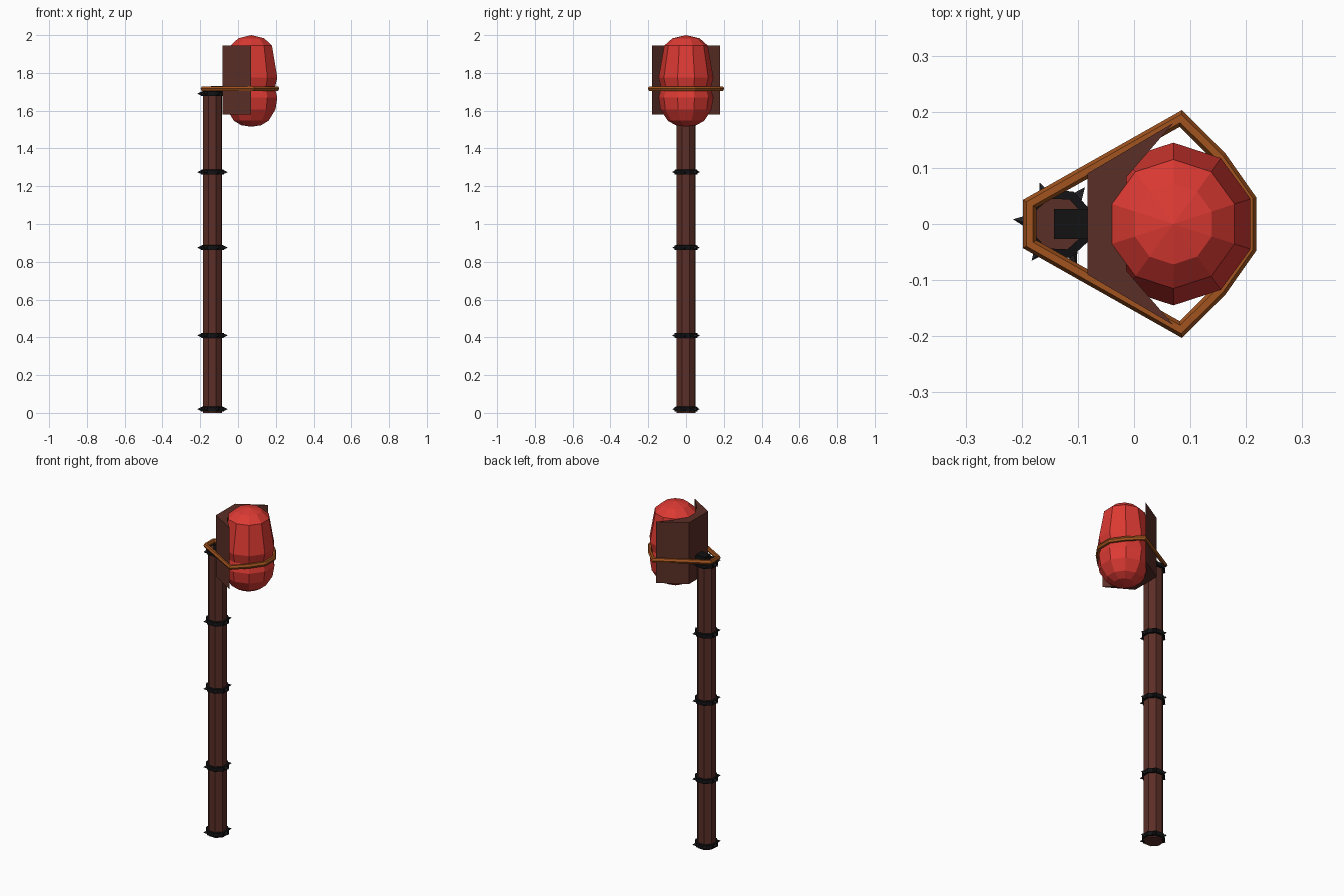
import bpy, bmesh, math
from mathutils import Vector, Matrix

if "Cube" in bpy.data.objects:
    bpy.data.objects.remove(bpy.data.objects["Cube"])

POLE_X = -0.135   # pole axis
HEAD_X = 0.07     # red head axis


def material(name, rgb):
    m = bpy.data.materials.new(name)
    m.diffuse_color = (*rgb, 1)
    m.use_nodes = True
    m.node_tree.nodes["Principled BSDF"].inputs["Base Color"].default_value = m.diffuse_color
    return m


WOOD = material("dark_wood", (0.105, 0.028, 0.020))
RED = material("red", (0.72, 0.042, 0.033))
ROPE = material("tan_rope", (0.36, 0.088, 0.013))
IRON = material("black_iron", (0.006, 0.006, 0.007))
SPIKE = material("dark_steel", (0.02, 0.02, 0.023))


def finish(name, bm, mat):
    bmesh.ops.recalc_face_normals(bm, faces=bm.faces)
    me = bpy.data.meshes.new(name)
    bm.to_mesh(me)
    bm.free()
    me.materials.append(mat)
    ob = bpy.data.objects.new(name, me)
    bpy.context.collection.objects.link(ob)
    return ob


def lathe(name, profile, sides, start, centre_x, mat, closed=False):
    """Revolve (radius, z) points; an end radius of 0 makes a pole."""
    bm = bmesh.new()
    rings = []
    for r, z in profile:
        if r == 0:
            rings.append([bm.verts.new((centre_x, 0, z))] * sides)
        else:
            rings.append([bm.verts.new((centre_x + r * math.cos(start + 2 * math.pi * i / sides),
                                        r * math.sin(start + 2 * math.pi * i / sides), z))
                          for i in range(sides)])
    pairs = list(zip(rings, rings[1:]))
    if closed:
        pairs.append((rings[-1], rings[0]))
    for a, b in pairs:
        for i in range(sides):
            j = (i + 1) % sides
            bm.faces.new(list(dict.fromkeys((a[i], a[j], b[j], b[i]))))
    return finish(name, bm, mat)


# Octagonal pole
lathe("pole", [(0, 0), (0.053, 0), (0.053, 1.70), (0, 1.70)], 8, math.radians(20), POLE_X, WOOD)

# Iron bands with six spikes each
for n, z in enumerate((0.02, 0.41, 0.875, 1.275, 1.69)):
    lathe(f"band_{n + 1}", [(0.048, z - 0.014), (0.064, z - 0.012), (0.064, z + 0.012), (0.048, z + 0.014)],
          8, math.radians(20), POLE_X, IRON, closed=True)
    bm = bmesh.new()
    for k in range(6):
        m = (Matrix.Translation((POLE_X, 0, z)) @ Matrix.Rotation(math.radians(174 + 60 * k), 4, 'Z')
             @ Matrix.Translation((0.069, 0, 0)) @ Matrix.Rotation(math.pi / 2, 4, 'Y'))
        bmesh.ops.create_cone(bm, cap_ends=True, segments=5, radius1=0.012, radius2=0.0, depth=0.024, matrix=m)
    finish(f"band_spikes_{n + 1}", bm, SPIKE)

# Iron bracket between the pole and the backboard
bm = bmesh.new()
bmesh.ops.create_cube(bm, size=1, matrix=Matrix.Translation((-0.108, 0, 1.705)) @ Matrix.Diagonal((0.07, 0.054, 0.05, 1)))
finish("bracket", bm, IRON)

# Half-hexagon backboard, thick at the back and tapering to sharp edges
bm = bmesh.new()
outline = [(0.07, 0.18), (-0.083, 0.09), (-0.083, -0.09), (0.07, -0.18), (-0.013, -0.084), (-0.013, 0.084)]
base = bm.faces.new([bm.verts.new((x, y, 1.58)) for x, y in outline])
ext = bmesh.ops.extrude_face_region(bm, geom=[base])
bmesh.ops.translate(bm, vec=(0, 0, 0.365), verts=[v for v in ext["geom"] if isinstance(v, bmesh.types.BMVert)])
bmesh.ops.triangulate(bm, faces=[f for f in bm.faces if len(f.verts) > 4])
finish("backboard", bm, WOOD)

# Ten-sided red head, pinched by the rope
lathe("head", [(0, 1.515), (0.055, 1.523), (0.097, 1.547), (0.135, 1.607), (0.145, 1.67), (0.131, 1.72),
               (0.145, 1.775), (0.115, 1.945), (0.072, 1.983), (0, 2.0)], 10, math.radians(18), HEAD_X, RED)

# Rope loop around pole, backboard and head: six-sided section swept with mitred corners
half = [(0.206, 0.044), (0.154, 0.118), (0.083, 0.188), (-0.186, 0.036)]
path = [Vector(p) for p in half] + [Vector((x, -y)) for x, y in reversed(half)]
bm = bmesh.new()
rings = []
for i, p in enumerate(path):
    d0 = (p - path[i - 1]).normalized()
    d1 = (path[(i + 1) % len(path)] - p).normalized()
    n0, n1 = Vector((d0.y, -d0.x)), Vector((d1.y, -d1.x))
    mitre = (n0 + n1) / (1 + n0.dot(n1))
    z = 1.717
    ring = []
    for k in range(6):
        a = math.pi / 3 * k
        q = p + mitre * (0.012 * math.cos(a))
        ring.append(bm.verts.new((q.x, q.y, z + 0.014 * math.sin(a))))
    rings.append(ring)
for i in range(len(rings)):
    a, b = rings[i - 1], rings[i]
    for k in range(6):
        j = (k + 1) % 6
        bm.faces.new((a[k], a[j], b[j], b[k]))
finish("rope", bm, ROPE)
